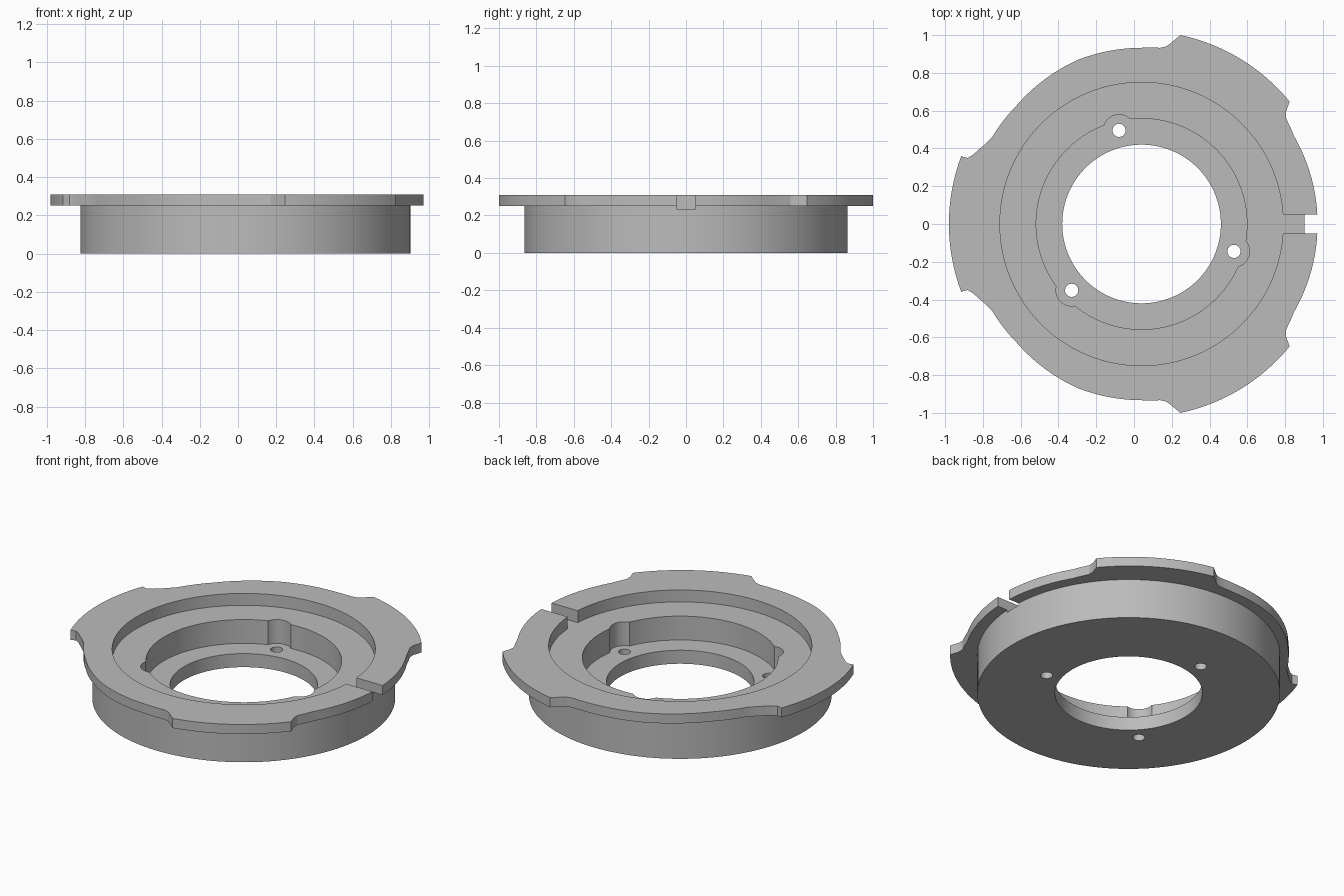
import bpy, bmesh
from math import radians, sin, cos, pi

if "Cube" in bpy.data.objects:
    bpy.data.objects.remove(bpy.data.objects["Cube"], do_unlink=True)

CX = 0.04                 # shared axis of the round parts
TOP, FLANGE_Z, RECESS_Z, POCKET_Z = 0.31, 0.25, 0.235, 0.085

grey = bpy.data.materials.new("machined grey")
grey.use_nodes = True
colour = (0.5, 0.5, 0.5, 1)
grey.diffuse_color = colour
grey.node_tree.nodes["Principled BSDF"].inputs["Base Color"].default_value = colour


def prism(name, outline, z0, z1):
    """Extrude a flat outline from z0 to z1."""
    bm = bmesh.new()
    face = bm.faces.new([bm.verts.new((x, y, z0)) for x, y in outline])
    top = bmesh.ops.extrude_face_region(bm, geom=[face])["geom"]
    for v in top:
        if isinstance(v, bmesh.types.BMVert):
            v.co.z = z1
    bmesh.ops.recalc_face_normals(bm, faces=bm.faces)
    mesh = bpy.data.meshes.new(name)
    bm.to_mesh(mesh)
    bm.free()
    mesh.materials.append(grey)
    obj = bpy.data.objects.new(name, mesh)
    bpy.context.collection.objects.link(obj)
    return obj


def disc(r, x=CX, y=0, n=128):
    return [(x + r * cos(2 * pi * i / n), y + r * sin(2 * pi * i / n)) for i in range(n)]


def combine(target, tool, operation):
    """Apply one boolean and discard the tool."""
    mod = target.modifiers.new("cut", "BOOLEAN")
    mod.operation, mod.solver, mod.object = operation, "EXACT", tool
    bpy.context.view_layer.objects.active = target
    bpy.ops.object.modifier_apply(modifier=mod.name)
    bpy.data.objects.remove(tool, do_unlink=True)


# Flange outline as (angle, radius), mirrored front to back
keys = [(0, .932), (30, .932), (36.2, .948), (37.9, .97), (39.6, 1.017),
        (78.4, 1.021), (80.3, .98), (82.1, .949), (84, .938), (90, .933),
        (111, .932), (126, .92), (136, .912), (150, .915), (153.9, .936),
        (157.7, .965), (159.2, .985), (159.4, 1.02), (180, 1.02)]
half = []
for (a0, r0), (a1, r1) in zip(keys, keys[1:]):
    steps = max(1, round((a1 - a0) / 2.5))
    half += [(a0 + (a1 - a0) * i / steps, r0 + (r1 - r0) * i / steps) for i in range(steps)]
polar = half + [keys[-1]] + [(-a, r) for a, r in reversed(half[1:])]
outline = [(CX + r * cos(radians(a)), r * sin(radians(a))) for a, r in polar]

# Round body with the lobed flange on top
housing = prism("flanged_housing", disc(0.863), 0, FLANGE_Z + 0.02)
combine(housing, prism("flange", outline, FLANGE_Z, TOP), "UNION")

# Stepped bore: recess, pocket, through hole
for r, z in ((0.75, RECESS_Z), (0.558, POCKET_Z), (0.42, -0.1)):
    combine(housing, prism("bore_cutter", disc(r), z, 0.5), "DIFFERENCE")

# Three screw holes, each with a rounded relief in the pocket wall
for k in range(3):
    a = radians(103.5 + 120 * k)
    x, y = CX + 0.51 * cos(a), 0.51 * sin(a)
    combine(housing, prism("relief_cutter", disc(0.083, x, y, 48), POCKET_Z, 0.5), "DIFFERENCE")
    combine(housing, prism("hole_cutter", disc(0.035, x, y, 32), -0.1, 0.5), "DIFFERENCE")

# Key slot through the flange on the left side
slot = [(0.7, -0.05), (1.2, -0.05), (1.2, 0.05), (0.7, 0.05)]
combine(housing, prism("slot_cutter", slot, RECESS_Z, 0.5), "DIFFERENCE")

housing.select_set(True)
bpy.context.view_layer.objects.active = housing
bpy.ops.object.shade_smooth_by_angle(angle=radians(20))
